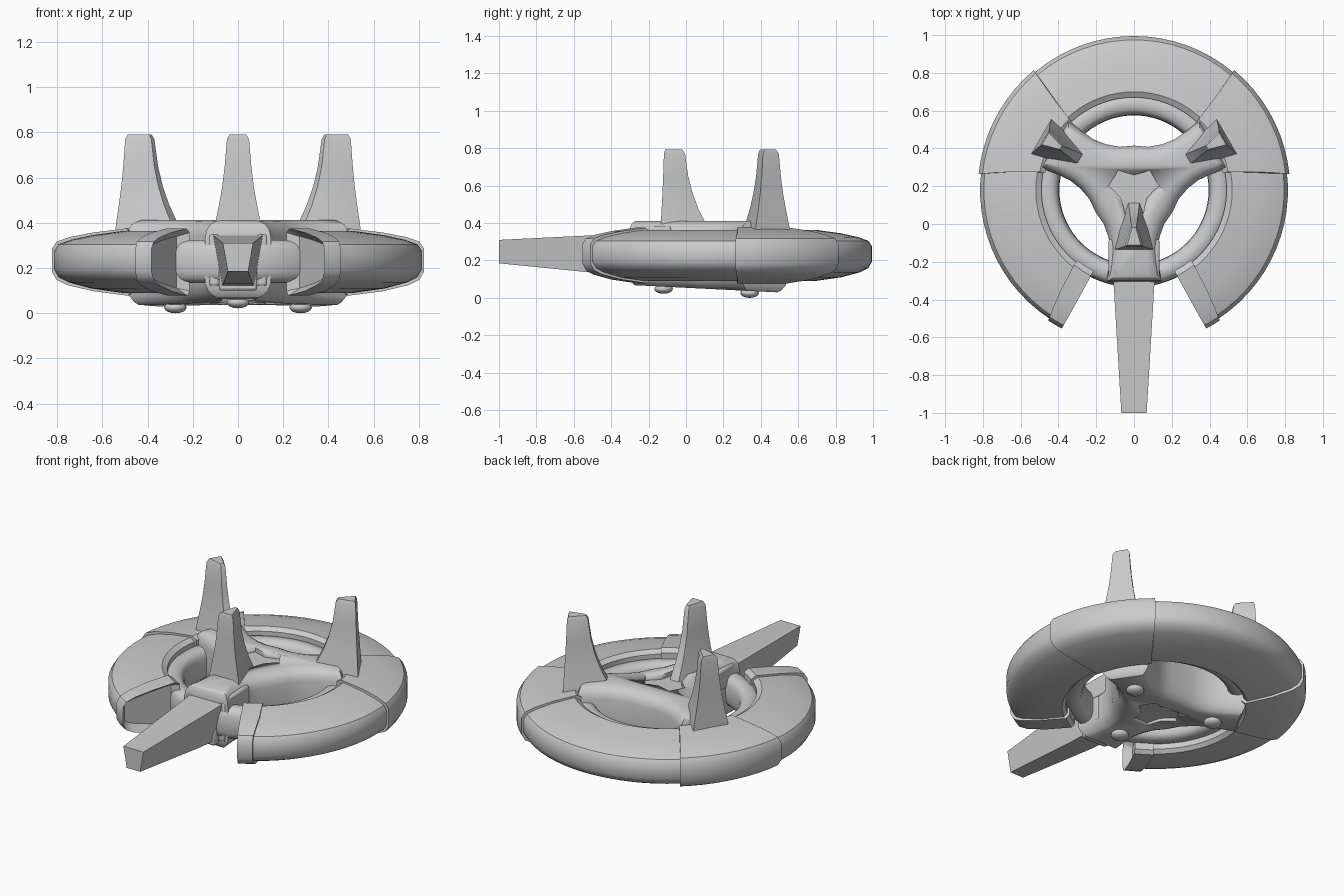
import bpy, bmesh, math
from mathutils import Vector

cube = bpy.data.objects.get("Cube")
if cube:
    bpy.data.objects.remove(cube)

CY = 0.18  # ring centre on the y axis

hull = bpy.data.materials.new("hull_grey")
hull.use_nodes = True
grey = (0.6, 0.6, 0.6, 1)
hull.diffuse_color = grey
hull.node_tree.nodes["Principled BSDF"].inputs["Base Color"].default_value = grey


def finish(bm, name, angle=35, bevel=0):
    bmesh.ops.remove_doubles(bm, verts=bm.verts, dist=1e-5)
    bmesh.ops.recalc_face_normals(bm, faces=bm.faces)
    me = bpy.data.meshes.new(name)
    bm.to_mesh(me)
    bm.free()
    ob = bpy.data.objects.new(name, me)
    bpy.context.collection.objects.link(ob)
    me.materials.append(hull)
    if bevel:
        mod = ob.modifiers.new("Bevel", "BEVEL")
        mod.width, mod.segments = bevel, 2
    bpy.ops.object.select_all(action="DESELECT")
    ob.select_set(True)
    bpy.context.view_layer.objects.active = ob
    bpy.ops.object.shade_smooth_by_angle(angle=math.radians(angle))
    return ob


def loft(bm, loops, closed=False):
    """Join equal point loops with quads and cap the two ends."""
    rows = [[bm.verts.new(p) for p in lp] for lp in loops]
    n = len(rows[0])
    pairs = list(zip(rows, rows[1:])) + ([(rows[-1], rows[0])] if closed else [])
    for a, b in pairs:
        for i in range(n):
            j = (i + 1) % n
            bm.faces.new((a[i], a[j], b[j], b[i]))
    return [] if closed else [bm.faces.new(rows[0]), bm.faces.new(rows[-1])]


# Outer ring: a lens-like section swept between slanted radial cuts
SECTION = [(.49, .11), (.51, .09), (.65, .11), (.75, .137), (.795, .16), (.815, .195),
           (.815, .275), (.795, .305), (.74, .325), (.65, .345), (.52, .363), (.49, .345)]


def ring_part(name, start, end, grow=0, mirror=1, hollow=False):
    """start and end are (inner angle, outer angle) pairs in degrees."""
    mid = Vector((.65, .228))
    prof = []
    for p in SECTION:
        d = Vector(p) - mid
        prof.append(mid + d + Vector((math.copysign(grow, d.x) if abs(d.x) > .05 else 0,
                                      math.copysign(grow, d.y))))
    steps = max(2, round(abs(end[1] - start[1]) / 5))
    loops = []
    for s in range(steps + 1):
        t = s / steps
        loop = []
        for r, z in prof:
            k = (r - .49) / .325
            a = math.radians((start[0] * (1 - k) + start[1] * k) * (1 - t)
                             + (end[0] * (1 - k) + end[1] * k) * t)
            loop.append((mirror * r * math.cos(a), CY + r * math.sin(a), z))
        loops.append(loop)
    bm = bmesh.new()
    caps = loft(bm, loops)
    if hollow:
        bmesh.ops.recalc_face_normals(bm, faces=bm.faces)
        bmesh.ops.inset_region(bm, faces=[caps[0]], thickness=.035)
        bmesh.ops.translate(bm, verts=caps[0].verts, vec=-caps[0].normal * .05)
    finish(bm, name)


ring_part("ring_back", (45, 45), (135, 135))
for side, m in (("left", 1), ("right", -1)):
    ring_part("ring_front_" + side, (-54, -57), (15, 12), 0, m)
    ring_part("ring_raised_" + side, (11, 6), (47.5, 50), .012, m)
    ring_part("ring_end_band_" + side, (-63.4, -62.5), (-51, -56.5), .012, m, True)

# Inner tube that runs all the way round
bm = bmesh.new()
loops = []
for i in range(72):
    a = math.tau * i / 72
    loop = []
    for j in range(16):
        b = math.tau * j / 16
        r = .455 + .06 * math.copysign(abs(math.cos(b)) ** .7, math.cos(b))
        z = .23 + .095 * math.copysign(abs(math.sin(b)) ** .7, math.sin(b))
        loop.append((r * math.cos(a), CY + r * math.sin(a), z))
    loops.append(loop)
loft(bm, loops, closed=True)
finish(bm, "inner_tube", 50)

# Three-armed hub: half-arm outline as (distance along arm, half width)
ARM = [(.485, .145), (.40, .132), (.32, .125), (.25, .135), (.18, .16), (.1175, .2035)]


def hub_loop(z, inset, tilt=0, arm=ARM, scale=1):
    pts = []
    for k in range(3):
        ang = math.radians(-90 + 120 * k)
        d = Vector((math.cos(ang), math.sin(ang)))
        n = Vector((-d.y, d.x))
        half = [(u - inset * .5, w - inset * .87) for u, w in arm]
        outline = [(u, -w) for u, w in reversed(half)][1:] + half
        for u, w in outline:
            p = (d * u + n * w) * scale
            pts.append((p.x, p.y + CY, z - tilt * p.y))
    return pts


bm = bmesh.new()
loft(bm, [hub_loop(.045, .06, .05), hub_loop(.055, .04, .05), hub_loop(.08, .015, .04),
          hub_loop(.13, 0), hub_loop(.34, 0), hub_loop(.37, .008), hub_loop(.393, .026),
          hub_loop(.405, .05), hub_loop(.412, .075)])
hub = finish(bm, "hub", 40)

# Star-shaped recesses in the top and bottom of the hub
STAR = [(.125, .05), (.09, .055), (.04, .0693)]
for name, lo, hi in (("top_recess_cutter", .385, .45), ("bottom_recess_cutter", 0, .065)):
    bm = bmesh.new()
    loft(bm, [hub_loop(lo, 0, 0, STAR), hub_loop(hi, 0, 0, STAR)])
    cutter = finish(bm, name)
    cutter.hide_render = True
    cutter.hide_set(True)
    cutter.display_type = "WIRE"
    mod = hub.modifiers.new(name, "BOOLEAN")
    mod.operation, mod.object, mod.solver = "DIFFERENCE", cutter, "EXACT"


# Fins: flat outward face, narrow ridge towards the middle, flared at the foot
def fin(name, angle, radius):
    a = math.radians(angle)
    d = Vector((math.cos(a), math.sin(a)))
    n = Vector((-d.y, d.x))
    loops = []
    for z, w, depth, out in ((.33, .112, .27, .008), (.41, .098, .23, .004), (.48, .084, .195, 0),
                             (.56, .070, .165, -.004), (.65, .059, .142, -.008),
                             (.77, .049, .125, -.012), (.792, .036, .112, -.018)):
        loops.append([(*(d * (radius + u) + n * v + Vector((0, CY))), z) for u, v in
                      ((out, -w), (out, w), (-depth * .45, w * .75),
                       (-depth, w * .28), (-depth, -w * .28), (-depth * .45, -w * .75))])
    bm = bmesh.new()
    loft(bm, loops)
    finish(bm, name, 30)


fin("fin_front", -90, .31)
fin("fin_left", 30, .56)
fin("fin_right", 150, .56)

# Long tapered boom at the front, wider along the top
bm = bmesh.new()
loft(bm, [[(-wt, y, zt), (wt, y, zt), (wb, y, zb), (-wb, y, zb)] for y, wt, wb, zt, zb in
          ((-.20, .115, .075, .35, .115), (-.45, .10, .066, .337, .13), (-1, .067, .045, .31, .185))])
finish(bm, "boom", 20)


# Fork prongs that hold the boom, and stepped collar under it
def block(name, x, y, z, bevel=.012):
    bm = bmesh.new()
    loft(bm, [[(x[0], y[0], h), (x[1], y[0], h), (x[1], y[1], h), (x[0], y[1], h)] for h in z])
    finish(bm, name, 35, bevel)


for side, m in (("left", 1), ("right", -1)):
    block("fork_prong_" + side, sorted((m * .045, m * .135)), (-.28, -.08), (.26, .382))
    block("fork_cheek_" + side, sorted((m * .08, m * .13)), (-.31, -.15), (.12, .35))
block("boom_collar", (-.085, .085), (-.35, -.15), (.10, .20))

# Low feet below the hub
for name, angle, r, z in (("foot_front", -90, .30, .048), ("foot_left", 30, .32, .026),
                          ("foot_right", 150, .32, .026)):
    a = math.radians(angle)
    bm = bmesh.new()
    bmesh.ops.create_uvsphere(bm, u_segments=16, v_segments=8, radius=.05)
    bmesh.ops.scale(bm, vec=(1, 1, .52), verts=bm.verts)
    bmesh.ops.translate(bm, vec=(r * math.cos(a), CY + r * math.sin(a), z), verts=bm.verts)
    finish(bm, name, 60)
